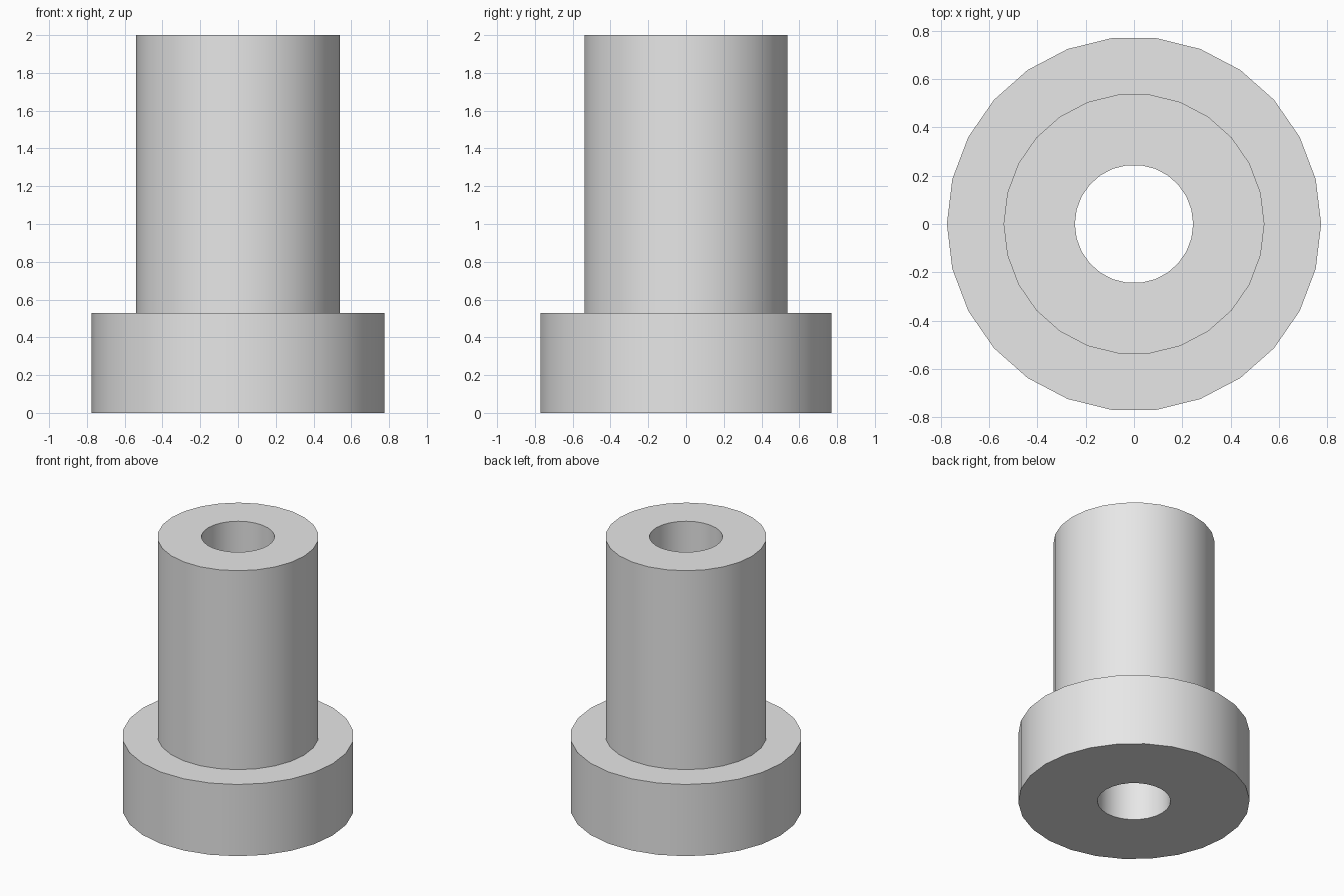
import bpy
import bmesh
import math
from mathutils import Vector

SIDES = 26
BORE_R, SLEEVE_R, FLANGE_R = 0.245, 0.54, 0.775
FLANGE_H, HEIGHT = 0.53, 2.0

cube = bpy.data.objects.get("Cube")
if cube:
    bpy.data.objects.remove(cube, do_unlink=True)

# Plain grey material
grey = bpy.data.materials.new("plain_grey")
grey.use_nodes = True
colour = (0.8, 0.8, 0.8, 1.0)
grey.diffuse_color = colour
for node in grey.node_tree.nodes:
    if node.type == 'BSDF_PRINCIPLED':
        node.inputs["Base Color"].default_value = colour

# Closed cross-section of the flanged bushing: (radius, height)
profile = [
    (BORE_R, 0), (FLANGE_R, 0), (FLANGE_R, FLANGE_H),
    (SLEEVE_R, FLANGE_H), (SLEEVE_R, HEIGHT), (BORE_R, HEIGHT),
]

# Revolve the cross-section around the vertical axis
bm = bmesh.new()
verts = [bm.verts.new((r, 0, z)) for r, z in profile]
edges = [bm.edges.new((v, verts[(i + 1) % len(verts)])) for i, v in enumerate(verts)]
bmesh.ops.spin(bm, geom=verts + edges, cent=Vector(), axis=Vector((0, 0, 1)),
               angle=math.tau, steps=SIDES, use_duplicate=False)
bmesh.ops.remove_doubles(bm, verts=bm.verts[:], dist=0.0001)
bmesh.ops.recalc_face_normals(bm, faces=bm.faces[:])

mesh = bpy.data.meshes.new("flanged_bushing")
bm.to_mesh(mesh)
bm.free()
mesh.materials.append(grey)
bushing = bpy.data.objects.new("flanged_bushing", mesh)
bpy.context.collection.objects.link(bushing)

# Smooth round walls, crisp rims
bpy.ops.object.select_all(action='DESELECT')
bushing.select_set(True)
bpy.context.view_layer.objects.active = bushing
bpy.ops.object.shade_smooth_by_angle(angle=math.radians(30))
